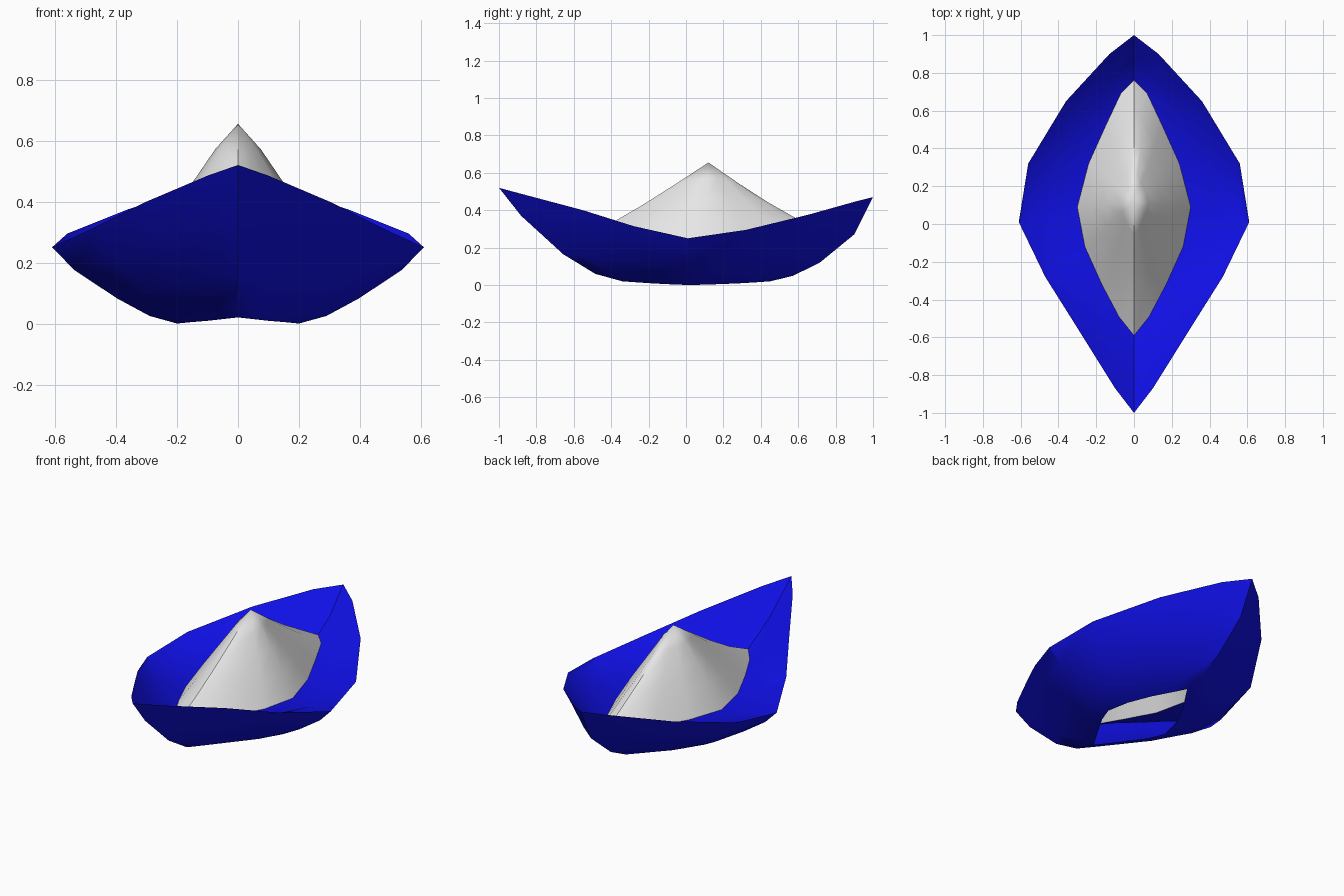
import bpy, bmesh
from mathutils import Vector

if "Cube" in bpy.data.objects:
    bpy.data.objects.remove(bpy.data.objects["Cube"])

def material(name, rgb):
    m = bpy.data.materials.new(name)
    m.diffuse_color = (*rgb, 1)
    m.use_nodes = True
    m.node_tree.nodes["Principled BSDF"].inputs["Base Color"].default_value = m.diffuse_color
    return m

blue = material("blue paper", (0.005, 0.005, 0.8))
white = material("white paper", (0.8, 0.8, 0.8))

# Right half of each fold line, from the front tip to the back tip
RIM = [(0, -1, .52), (.10, -.87, .485), (.30, -.55, .40), (.47, -.28, .315), (.61, .01, .25),
       (.56, .32, .295), (.36, .65, .375), (.13, .90, .445), (0, 1, .47)]
VALLEY = [(0, -.59, .24), (.08, -.49, .235), (.17, -.32, .23), (.26, -.12, .22), (.30, .09, .215),
          (.24, .32, .225), (.15, .52, .24), (.07, .69, .255), (0, .76, .26)]
HOLE = [(0, -.34, .02), (.045, -.27, .015), (.10, -.18, .009), (.16, -.08, .004), (.20, .02, 0),
        (.17, .15, .004), (.11, .28, .009), (.045, .38, .015), (0, .45, .02)]
PEAK = [(0, .12, .655)] * 9

def ring(a, b, t, f):
    """Ring between two fold lines: t moves across, f(i) moves up."""
    out = []
    for i, (p, q) in enumerate(zip(a, b)):
        v = Vector(p).lerp(Vector(q), t)
        v.z = p[2] + (q[2] - p[2]) * f(i)
        out.append(v)
    return out

def mix(front, side, back):
    """Value that runs from the front tip over the side to the back tip."""
    return lambda i: front + (side - front) * i / 4 if i < 4 else side + (back - side) * (i - 4) / 4

def loft(name, rings, mat, angle):
    bm = bmesh.new()
    loops = []
    for r in rings:
        pts = list(r) + [Vector((-p[0], p[1], p[2])) for p in r[-2:0:-1]]
        loops.append([bm.verts.new(p) for p in pts])
    n = len(loops[0])
    for a, b in zip(loops, loops[1:]):
        for i in range(n):
            j = (i + 1) % n
            bm.faces.new((a[i], a[j], b[j], b[i]))
    bmesh.ops.remove_doubles(bm, verts=bm.verts, dist=1e-4)
    me = bpy.data.meshes.new(name)
    bm.to_mesh(me)
    bm.free()
    me.materials.append(mat)
    ob = bpy.data.objects.new(name, me)
    bpy.context.collection.objects.link(ob)
    bpy.context.view_layer.objects.active = ob
    ob.select_set(True)
    bpy.ops.object.shade_smooth_by_angle(angle=angle)
    ob.select_set(False)

# Hull: outer wall from the open bottom to the rim, then folded inward to the valley
lip = [Vector((x * .968, y * .985, z - .012)) for x, y, z in RIM]
hull = [HOLE,
        ring(HOLE, RIM, .22, mix(.08, .10, .065)),
        ring(HOLE, RIM, .48, mix(.29, .33, .22)),
        ring(HOLE, RIM, .82, mix(.70, .70, .56)),
        RIM, lip,
        ring(lip, VALLEY, .5, mix(.6, .75, .65)),
        VALLEY]
loft("hull", hull, blue, 0.6)

# Sail: hollow pointed tent rising from the valley fold
sail = [VALLEY,
        ring(VALLEY, PEAK, .25, mix(.20, .30, .23)),
        ring(VALLEY, PEAK, .5, mix(.45, .56, .46)),
        ring(VALLEY, PEAK, .75, mix(.72, .81, .72)),
        PEAK]
loft("sail", sail, white, 0.6)
